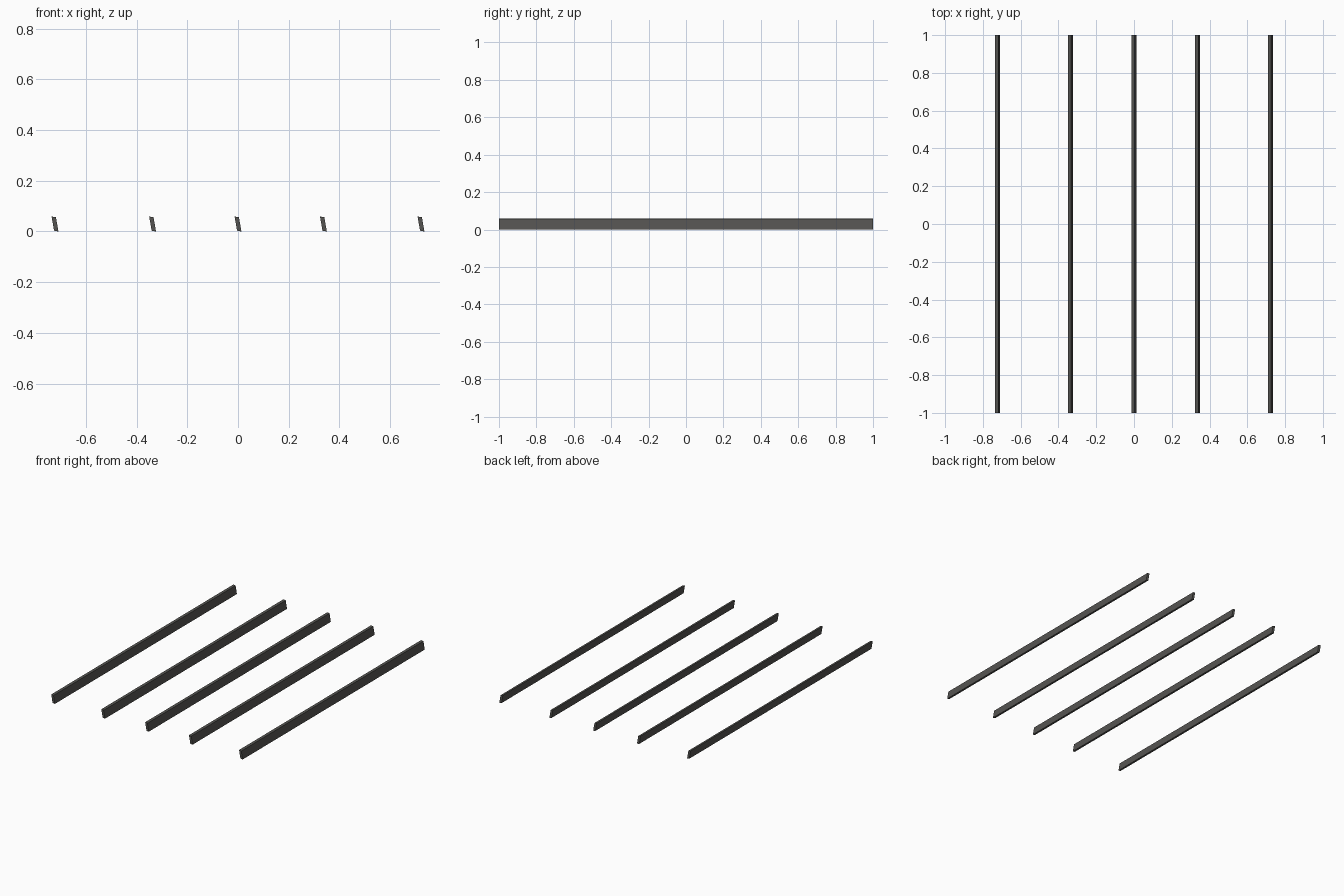
import bpy, math

if "Cube" in bpy.data.objects:
    bpy.data.objects.remove(bpy.data.objects["Cube"])

# Dark grey finish
mat = bpy.data.materials.new("dark_grey")
mat.diffuse_color = (0.09, 0.088, 0.082, 1)
mat.use_nodes = True
mat.node_tree.nodes["Principled BSDF"].inputs["Base Color"].default_value = mat.diffuse_color

W, H, L, TILT = 0.0175, 0.057, 2.0, math.radians(10)


def slat(name, x):
    """Long thin bar leaning towards -x."""
    c, s = math.cos(TILT), math.sin(TILT)
    zc = (W * s + H * c) / 2
    prof = [(u * c - v * s, -u * s + v * c) for u, v in
            ((-W / 2, -H / 2), (W / 2, -H / 2), (W / 2, H / 2), (-W / 2, H / 2))]
    verts = [(x + px, y, zc + pz) for y in (-L / 2, L / 2) for px, pz in prof]
    faces = [(0, 1, 2, 3), (7, 6, 5, 4)]
    faces += [(i, i + 4, (i + 1) % 4 + 4, (i + 1) % 4) for i in range(4)]
    me = bpy.data.meshes.new(name)
    me.from_pydata(verts, [], faces)
    me.materials.append(mat)
    ob = bpy.data.objects.new(name, me)
    bpy.context.collection.objects.link(ob)


# Five parallel slats
for i, x in enumerate((-0.722, -0.337, 0.0, 0.337, 0.722)):
    slat(f"slat_{i + 1}", x)
